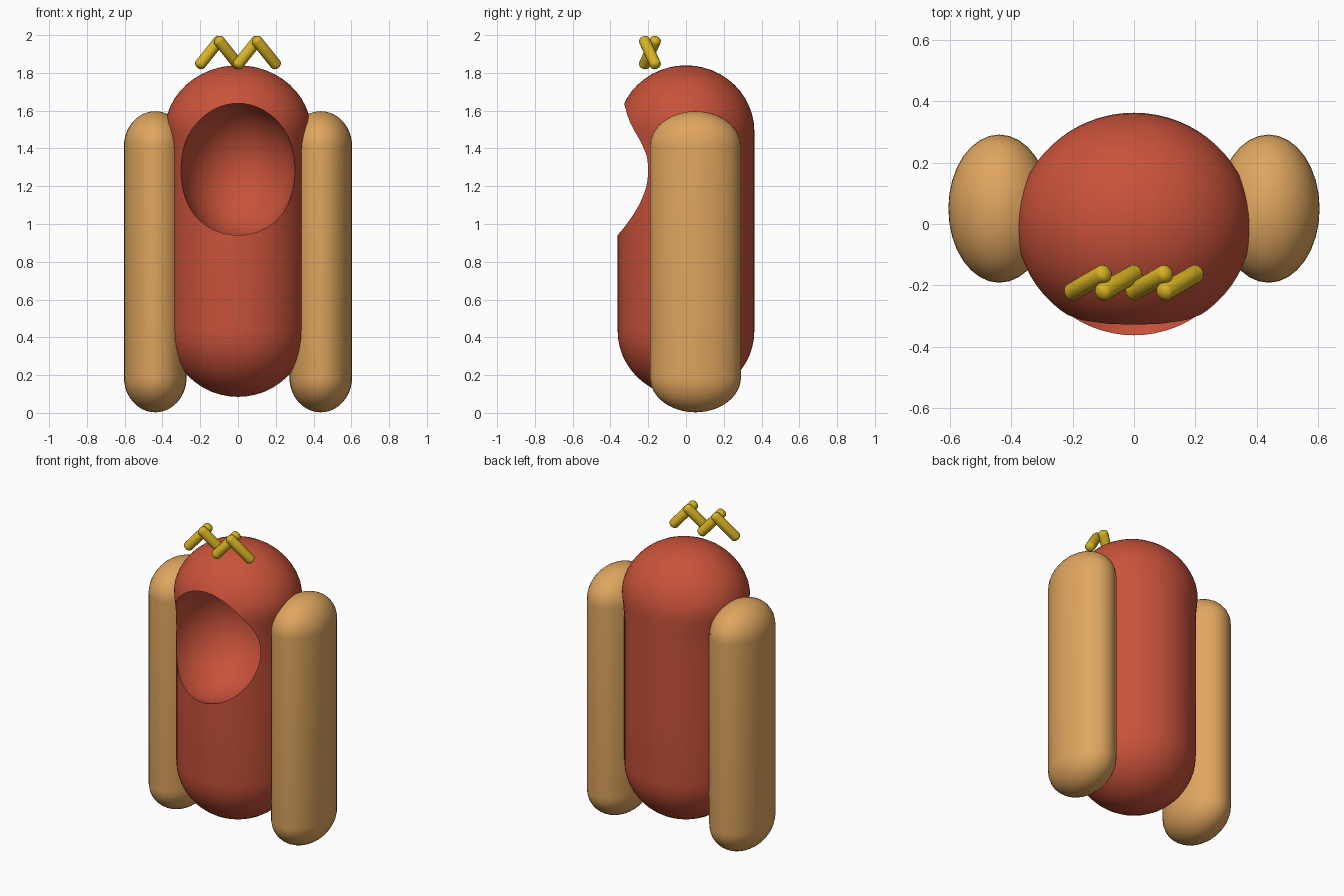
import bpy, bmesh
from math import sin, cos, pi, radians
from mathutils import Vector

cube = bpy.data.objects.get("Cube")
if cube:
    bpy.data.objects.remove(cube, do_unlink=True)


def material(name, rgb):
    m = bpy.data.materials.new(name)
    m.use_nodes = True
    color = (*rgb, 1)
    m.diffuse_color = color
    m.node_tree.nodes["Principled BSDF"].inputs["Base Color"].default_value = color
    return m


red = material("sausage red", (0.58, 0.085, 0.042))
tan = material("bun tan", (0.74, 0.38, 0.115))
yellow = material("mustard yellow", (0.68, 0.45, 0.018))


def lathe(name, profile, mat, sides=48):
    """Spin (radius, z) points around z into a closed solid."""
    bm = bmesh.new()
    verts = [bm.verts.new((r, 0, z)) for r, z in profile]
    edges = [bm.edges.new(pair) for pair in zip(verts, verts[1:])]
    bmesh.ops.spin(bm, geom=verts + edges, cent=(0, 0, 0), axis=(0, 0, 1),
                   angle=2 * pi, steps=sides)
    bmesh.ops.remove_doubles(bm, verts=bm.verts, dist=0.0001)
    bmesh.ops.recalc_face_normals(bm, faces=bm.faces)
    mesh = bpy.data.meshes.new(name)
    bm.to_mesh(mesh)
    bm.free()
    mesh.materials.append(mat)
    obj = bpy.data.objects.new(name, mesh)
    bpy.context.collection.objects.link(obj)
    return obj


def capsule_profile(radius, low, high, cap, steps=12):
    """Half outline of a capsule whose rounded ends are cap tall."""
    angles = [pi / 2 * i / steps for i in range(steps + 1)]
    bottom = [(radius * sin(a), low + cap * (1 - cos(a))) for a in angles]
    top = [(radius * cos(a), high - cap * (1 - sin(a))) for a in angles]
    return bottom + top


def smooth(obj):
    bpy.ops.object.select_all(action="DESELECT")
    obj.select_set(True)
    bpy.context.view_layer.objects.active = obj
    bpy.ops.object.shade_smooth_by_angle(angle=radians(40))


# Sausage body, slightly wider at the head
profile = capsule_profile(0.362, 0.085, 1.84, 0.35)
half = len(profile) // 2
profile[half:half] = [(0.362, z) for z in (0.9, 1.2, 1.36, 1.43)]
sausage = lathe("sausage", profile, red, 64)
for v in sausage.data.vertices:
    bulge = min(max((v.co.z - 1.38) / 0.17, 0), 1)
    v.co.x *= 1 + 0.07 * bulge

# Hollow face opening
cutter = lathe("face_cutter", capsule_profile(1, -1, 1, 1, 20), red, 64)
cutter.scale = (0.305, 0.36, 0.362)
cutter.location = (0, -0.25, 1.285)
cutter.hide_render = True
bpy.context.view_layer.update()
cut = sausage.modifiers.new("face opening", "BOOLEAN")
cut.operation = "DIFFERENCE"
cut.solver = "EXACT"
cut.object = cutter
bpy.context.view_layer.objects.active = sausage
bpy.ops.object.modifier_apply(modifier=cut.name)
bpy.data.objects.remove(cutter, do_unlink=True)
smooth(sausage)

# Bun halves
for side, name in ((1, "left_bun"), (-1, "right_bun")):
    bun = lathe(name, capsule_profile(1, 0.003, 1.597, 0.185), tan, 32)
    for v in bun.data.vertices:
        v.co.x *= 0.166
        v.co.y *= 0.241
    bun.location = (side * 0.438, 0.05, 0)
    smooth(bun)

# Mustard zigzag of four slanted strokes floating above the head
for i in range(4):
    rising = i % 2 == 0
    x = -0.2 + 0.1 * i
    low, high = 1.845, 1.97
    start = Vector((x, -0.22, low if rising else high))
    end = Vector((x + 0.1, -0.162, high if rising else low))
    along = end - start
    stroke = lathe(f"mustard_stroke_{i + 1}",
                   capsule_profile(0.03, -0.022, along.length + 0.022, 0.022, 5),
                   yellow, 16)
    stroke.location = start
    stroke.rotation_mode = "QUATERNION"
    stroke.rotation_quaternion = along.to_track_quat("Z", "Y")
    smooth(stroke)
